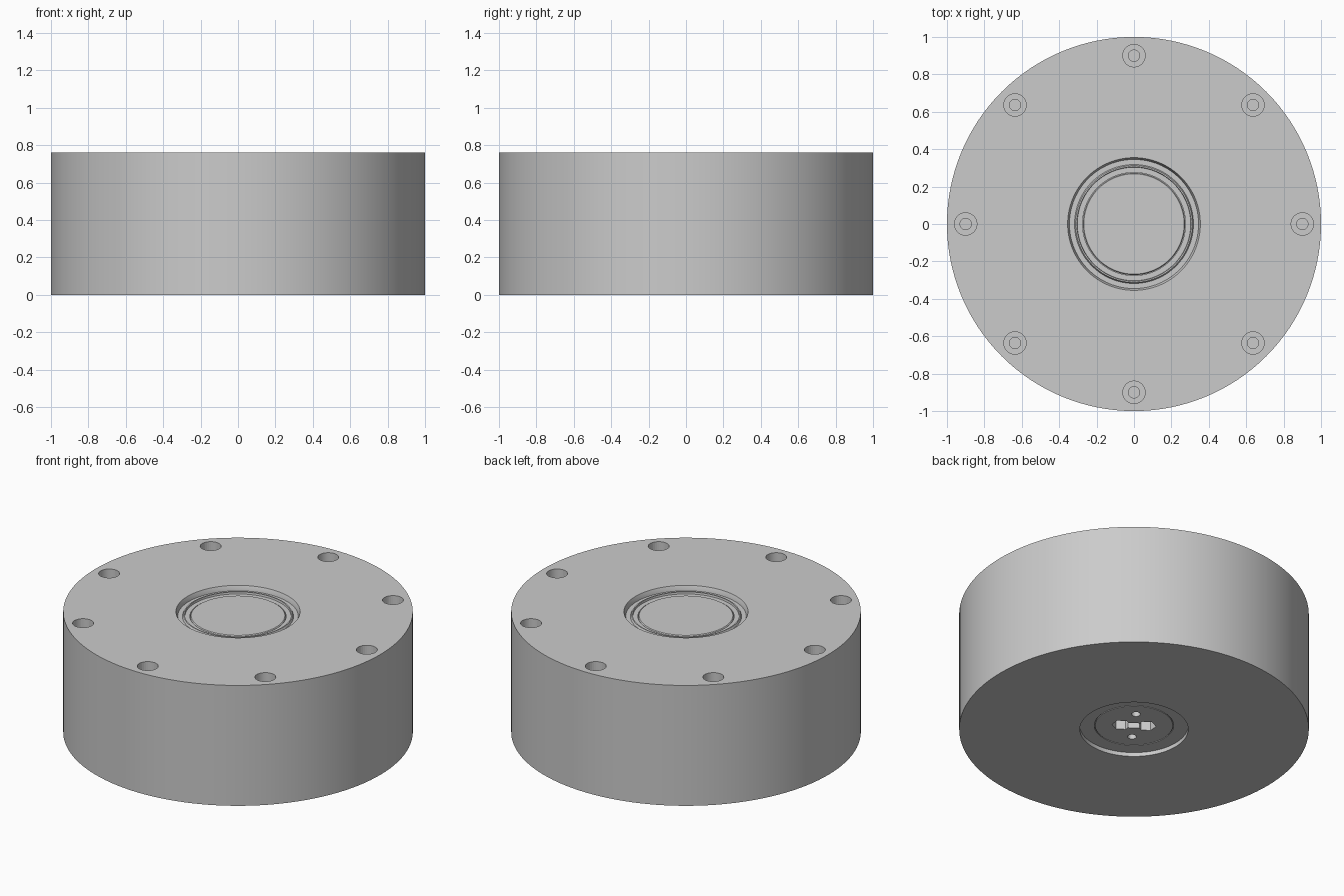
import bpy, bmesh, math
from math import cos, sin, pi

if "Cube" in bpy.data.objects:
    bpy.data.objects.remove(bpy.data.objects["Cube"])


def finish(name, bm, smooth=True):
    bmesh.ops.remove_doubles(bm, verts=bm.verts, dist=1e-5)
    bmesh.ops.recalc_face_normals(bm, faces=bm.faces)
    me = bpy.data.meshes.new(name)
    bm.to_mesh(me)
    bm.free()
    ob = bpy.data.objects.new(name, me)
    bpy.context.collection.objects.link(ob)
    if smooth:
        shade(ob)
    return ob


def shade(ob):
    bpy.ops.object.select_all(action='DESELECT')
    ob.select_set(True)
    bpy.context.view_layer.objects.active = ob
    bpy.ops.object.shade_smooth_by_angle(angle=math.radians(30))


def lathe(name, profile, closed=False, steps=128):
    bm = bmesh.new()
    vs = [bm.verts.new((r, 0, z)) for r, z in profile]
    pairs = list(zip(vs, vs[1:])) + ([(vs[-1], vs[0])] if closed else [])
    es = [bm.edges.new(p) for p in pairs]
    bmesh.ops.spin(bm, geom=vs + es, axis=(0, 0, 1), cent=(0, 0, 0),
                   angle=2 * pi, steps=steps)
    return finish(name, bm)


def prism(bm, outline, z0, z1):
    f = bm.faces.new([bm.verts.new((x, y, z0)) for x, y in outline])
    top = bmesh.ops.extrude_face_region(bm, geom=[f])['geom']
    for v in top:
        if isinstance(v, bmesh.types.BMVert):
            v.co.z = z1


def circle(cx, cy, r, n):
    return [(cx + r * cos(2 * pi * i / n), cy + r * sin(2 * pi * i / n)) for i in range(n)]


def cut(ob, cutter):
    cutter.hide_render = True
    cutter.hide_set(True)
    m = ob.modifiers.new("cut", 'BOOLEAN')
    m.operation = 'DIFFERENCE'
    m.solver = 'EXACT'
    m.object = cutter


# main drum with a round pocket underneath
lathe("drum_body", [(0, .62), (1, .62), (1, 0), (.31, 0), (.31, .2), (0, .2)])

# lid ring with a chamfered centre opening
lid = lathe("lid_ring", [(1, .62), (1, .76), (.355, .76), (.345, .735), (.345, .62)], closed=True)

# eight stepped bolt holes in the lid
for name, r, depth in (("bolt_counterbore_cutter", .06, .08), ("bolt_hole_cutter", .03, .13)):
    bm = bmesh.new()
    for k in range(8):
        a = k * pi / 4
        prism(bm, circle(.9 * cos(a), .9 * sin(a), r, 32), .76 - depth, .8)
    cut(lid, finish(name, bm, False))

# retaining ring and window disc set into the lid
lathe("retaining_ring", [(.345, .62), (.345, .73), (.318, .73), (.312, .742), (.305, .742),
                         (.303, .73), (.275, .73), (.275, .62)], closed=True)
lathe("window_disc", [(0, .735), (.268, .735), (.273, .73), (.273, .62), (0, .62)])

# socket plate in the bottom pocket, with a fine groove
plate = lathe("socket_plate", [(0, .025), (.222, .025), (.222, .03), (.227, .03), (.227, .025),
                               (.31, .025), (.31, .2), (0, .2)])

# twin hexagon socket joined by a slot, plus two pin holes
t = math.radians(145)


def turn(pts):
    return [(x * cos(t) - y * sin(t), x * sin(t) + y * cos(t)) for x, y in pts]


shapes = {
    "hex_cutter_a": circle(.072, 0, .055, 6),
    "hex_cutter_b": circle(-.072, 0, .055, 6),
    "slot_cutter": [(-.06, -.028), (.06, -.028), (.06, .028), (-.06, .028)],
    "pin_cutter_a": circle(0, .13, .025, 32),
    "pin_cutter_b": circle(0, -.13, .025, 32),
}
for name, pts in shapes.items():
    bm = bmesh.new()
    prism(bm, turn(pts), -.02, .15)
    cut(plate, finish(name, bm, False))
